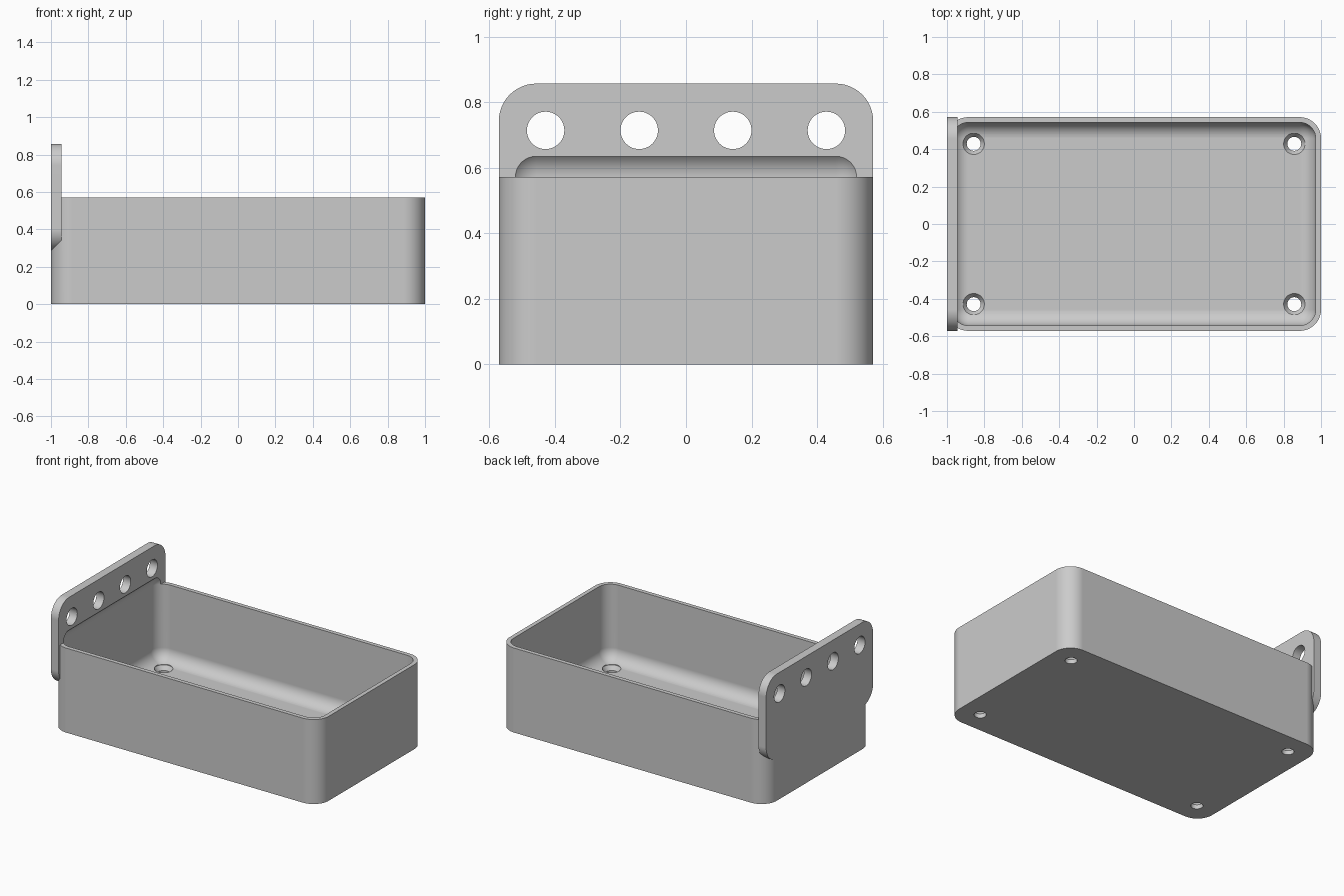
import bpy, bmesh, math
from mathutils import Matrix, Vector

MM = 1 / 35                      # design unit: the tray is 70 long, 40 wide
old = bpy.data.objects.get("Cube")
if old:
    bpy.data.objects.remove(old, do_unlink=True)

grey = bpy.data.materials.new("plain grey")
grey.use_nodes = True
colour = (0.6, 0.6, 0.6, 1)
grey.diffuse_color = colour
grey.node_tree.nodes["Principled BSDF"].inputs["Base Color"].default_value = colour


def finish(name, bm):
    bmesh.ops.scale(bm, vec=(MM, MM, MM), verts=bm.verts)
    bmesh.ops.recalc_face_normals(bm, faces=bm.faces)
    mesh = bpy.data.meshes.new(name)
    bm.to_mesh(mesh)
    bm.free()
    mesh.materials.append(grey)
    obj = bpy.data.objects.new(name, mesh)
    bpy.context.collection.objects.link(obj)
    return obj


def rounded_box(name, low, high, radius, axes):
    """Box from low to high; edges parallel to the given axes are rounded."""
    low, high = Vector(low), Vector(high)
    bm = bmesh.new()
    bmesh.ops.create_cube(bm, size=1)
    bmesh.ops.scale(bm, vec=high - low, verts=bm.verts)
    bmesh.ops.translate(bm, vec=(low + high) / 2, verts=bm.verts)
    edges = [e for e in bm.edges
             if any(abs((e.verts[0].co - e.verts[1].co)[a]) > 0.1 for a in axes)]
    bmesh.ops.bevel(bm, geom=edges, offset=radius, segments=12, profile=0.5,
                    affect='EDGES', clamp_overlap=False)
    return finish(name, bm)


def round_cutter(name, centre, r_low, r_high, length, turn=Matrix()):
    bm = bmesh.new()
    bmesh.ops.create_cone(bm, cap_ends=True, segments=48, radius1=r_low,
                          radius2=r_high, depth=length,
                          matrix=Matrix.Translation(centre) @ turn)
    return finish(name, bm)


def combine(target, other, operation):
    mod = target.modifiers.new(operation.lower(), 'BOOLEAN')
    mod.operation, mod.object, mod.solver = operation, other, 'EXACT'
    bpy.context.view_layer.objects.active = target
    bpy.ops.object.modifier_apply(modifier=mod.name)
    bpy.data.objects.remove(other, do_unlink=True)


# Tray body with upright rounded corners, and the hanging plate on its right end
tray = rounded_box("tray", (-35, -20, 0), (35, 20, 20), 4, [2])
plate = rounded_box("hanging_plate", (-35, -20, 10), (-33, 20, 30), 4, [0])
combine(tray, plate, 'UNION')

# Hollow, rounded on every edge, which also bites into the plate
hollow = rounded_box("hollow", (-34, -19, 2), (34, 19, 23), 3, [0, 1, 2])
combine(tray, hollow, 'DIFFERENCE')

# Row of hanging holes
sideways = Matrix.Rotation(math.pi / 2, 4, 'Y')
for y in (-15, -5, 5, 15):
    hole = round_cutter("hanging_hole", (-34, y, 25), 2, 2, 6, sideways)
    combine(tray, hole, 'DIFFERENCE')

# Countersunk screw holes in the floor
for x in (-30, 30):
    for y in (-15, 15):
        for low, high, z, length in ((1.3, 1.3, 0.5, 3), (1.3, 2, 1.5, 1),
                                     (2, 2, 3.5, 3)):
            cutter = round_cutter("screw_hole", (x, y, z), low, high, length)
            combine(tray, cutter, 'DIFFERENCE')

# Smooth the rounded edges and keep the flat faces flat
bpy.ops.object.select_all(action='DESELECT')
tray.select_set(True)
bpy.context.view_layer.objects.active = tray
bpy.ops.object.shade_smooth_by_angle(angle=math.radians(30))
weighted = tray.modifiers.new("even shading", 'WEIGHTED_NORMAL')
weighted.keep_sharp = True
